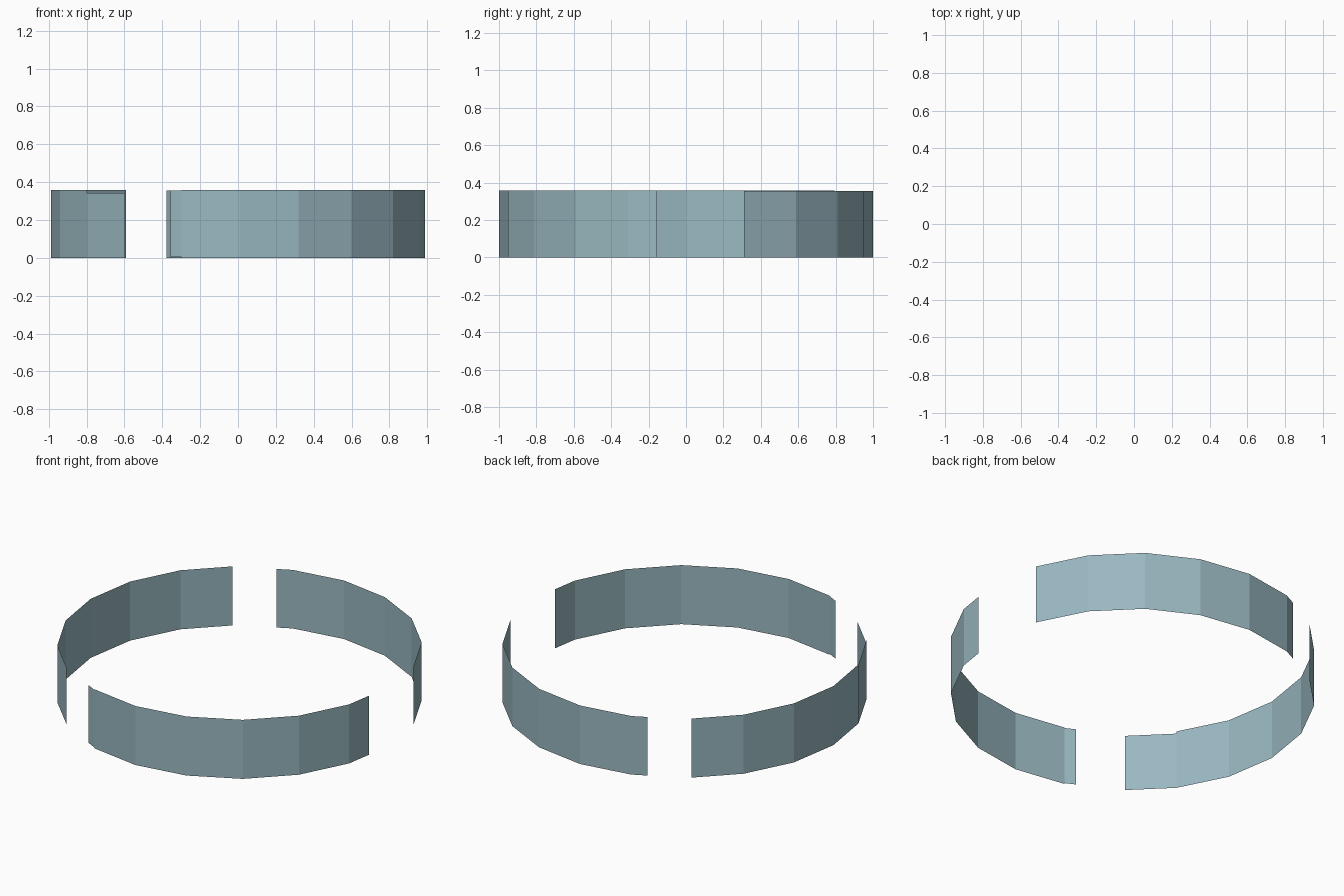
import bpy, math

if "Cube" in bpy.data.objects:
    bpy.data.objects.remove(bpy.data.objects["Cube"])

STEP = 18.0          # the ring is a 20-sided polygon of radius 1
CENTRE_X = 0.011

# Blue-grey wall colour
paint = bpy.data.materials.new("blue_grey")
paint.diffuse_color = (0.32, 0.48, 0.53, 1.0)
paint.use_nodes = True
paint.node_tree.nodes["Principled BSDF"].inputs["Base Color"].default_value = paint.diffuse_color


def ring_point(deg):
    """Point on the 20-sided outline at a given angle."""
    k = math.floor(deg / STEP + 1e-6)
    mid = math.radians((k + 0.5) * STEP)
    a = math.radians(deg)
    r = math.cos(math.radians(STEP / 2)) / math.cos(a - mid)
    return CENTRE_X + r * math.cos(a), r * math.sin(a)


def wall_arc(name, start, end, top, special=None):
    """Thin faceted wall; special = {facet index: (bottom, top)}."""
    special = special or {}
    angles = [start]
    k = math.floor(start / STEP + 1e-6) + 1
    while k * STEP < end - 0.01:
        angles.append(k * STEP)
        k += 1
    angles.append(end)

    verts, faces, index = [], [], {}

    def vert(a, z):
        key = (a, z)
        if key not in index:
            index[key] = len(verts)
            verts.append((*ring_point(a), z))
        return index[key]

    n = len(angles) - 1
    for i in range(n):
        z0, z1 = special.get(i, special.get(i - n, (0.0, top)))
        a, b = angles[i], angles[i + 1]
        faces.append((vert(a, z0), vert(b, z0), vert(b, z1), vert(a, z1)))

    mesh = bpy.data.meshes.new(name)
    mesh.from_pydata(verts, [], faces)
    mesh.materials.append(paint)
    mesh.update()
    obj = bpy.data.objects.new(name, mesh)
    bpy.context.collection.objects.link(obj)
    return obj


# Three open wall panels with gaps between them; some end facets are trimmed
wall_arc("front_wall", -111.8, -9.0, 0.358, {0: (0.005, 0.355)})
wall_arc("back_wall", 18.0, 113.2, 0.355)
wall_arc("left_wall", 127.2, 232.4, 0.358, {-1: (0.0, 0.344)})
